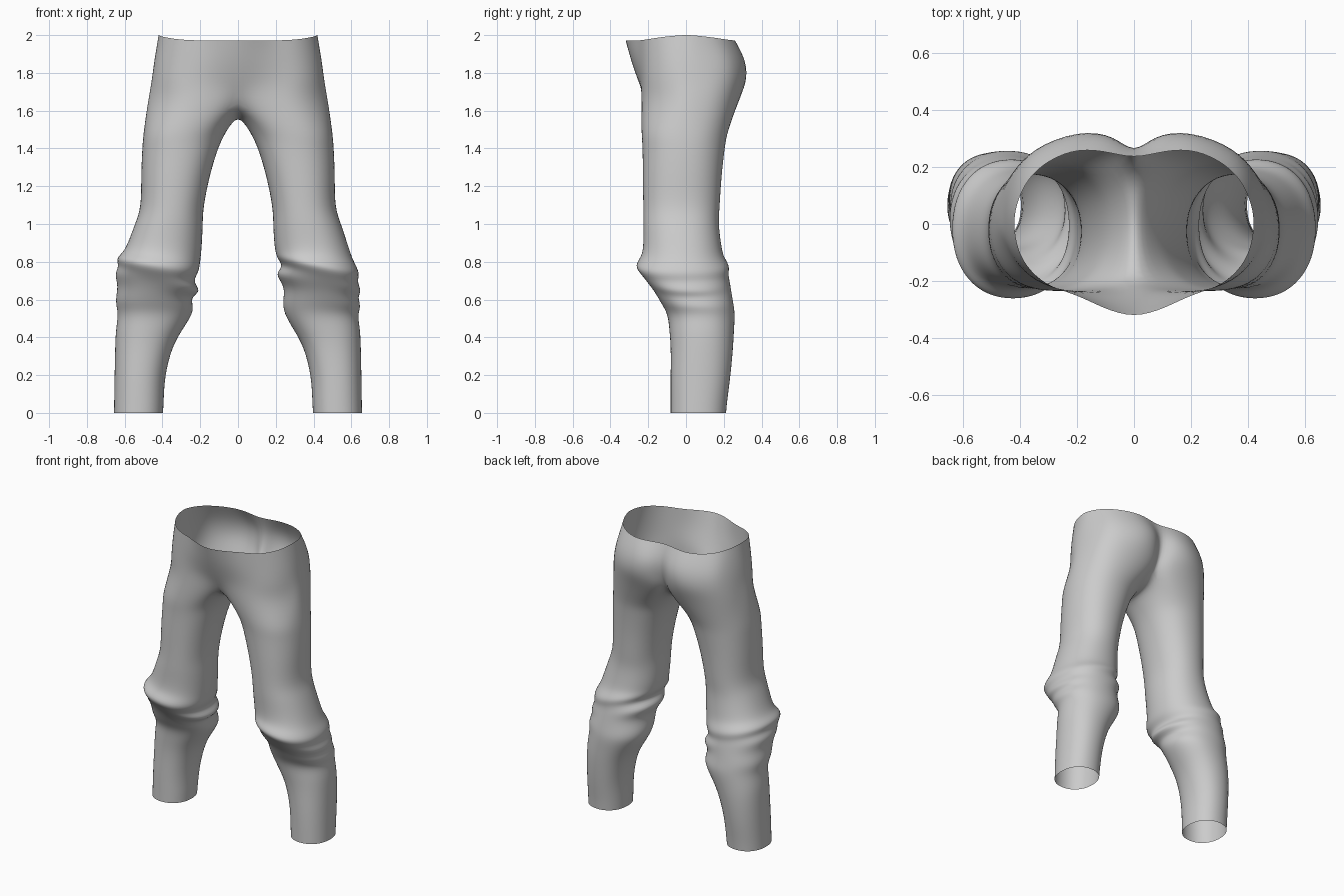
import bpy, bmesh
from math import cos, sin, radians, exp, copysign

if "Cube" in bpy.data.objects:
    bpy.data.objects.remove(bpy.data.objects["Cube"])

# Hip half-rings (x, y) from front centre, round the side, to back centre
WAIST = [(0, -.32), (.11, -.292), (.2, -.252), (.29, -.218), (.36, -.165), (.405, -.09), (.42, 0),
         (.41, .07), (.38, .14), (.32, .205), (.22, .253), (.11, .255), (0, .237)]
BELLY = [(0, -.288), (.11, -.272), (.21, -.245), (.31, -.212), (.385, -.155), (.43, -.08), (.443, 0),
         (.435, .08), (.405, .17), (.34, .25), (.2, .307), (.08, .30), (0, .265)]
SEAT = [(0, -.25), (.11, -.245), (.22, -.235), (.32, -.21), (.4, -.15), (.445, -.07), (.458, 0),
        (.45, .09), (.42, .18), (.345, .26), (.2, .313), (.07, .293), (0, .25)]
CROTCH = [(0, -.2), (.11, -.228), (.23, -.235), (.33, -.21), (.41, -.15), (.46, -.07), (.477, 0),
          (.465, .09), (.43, .175), (.345, .245), (.2, .275), (.07, .25), (0, .195)]
GUSSET = [(0, .105, 1.575), (0, 0, 1.553), (0, -.1, 1.575)]   # under the crotch, back to front

# Leg rings: z, inner x, outer x, front y, back y
LEG = [(1.5, .055, .497, -.235, .225), (1.4, .105, .506, -.23, .205),
       (1.25, .15, .512, -.228, .188), (1.1, .18, .517, -.226, .178),
       (1.0, .187, .545, -.226, .174), (.9, .192, .58, -.226, .185),
       (.83, .2, .61, -.238, .2), (.78, .212, .638, -.262, .225),
       (.735, .23, .635, -.235, .225), (.69, .208, .648, -.2, .232),
       (.64, .24, .638, -.165, .24), (.58, .24, .646, -.13, .25),
       (.52, .25, .637, -.1, .257), (.44, .295, .645, -.088, .254),
       (.34, .347, .65, -.081, .248), (.2, .383, .653, -.081, .235),
       (.08, .393, .655, -.081, .22), (0, .397, .656, -.081, .212)]


def leg_ring(row, side):
    z, x0, x1, y0, y1 = row
    cx, cy, rx, ry = (x0 + x1) / 2, (y0 + y1) / 2, (x1 - x0) / 2, (y1 - y0) / 2
    tilt = side * .2 * exp(-((z - .72) / .14) ** 2)     # slanted knee folds
    pts = []
    for i in range(16):
        a = radians(-135 + 22.5 * i)
        c, s = cos(a), sin(a)
        u = rx * copysign(abs(c) ** .92, c)
        pts.append((cx + u, cy + ry * copysign(abs(s) ** .92, s), z - tilt * u))
    return pts


def build_half(bm, side):
    def add(pts):
        return [bm.verts.new((side * x, y, z)) for x, y, z in pts]

    def bridge(a, b, closed):
        n = len(a)
        for i in range(n if closed else n - 1):
            j = (i + 1) % n
            bm.faces.new((a[i], a[j], b[j], b[i]))

    # hips, with the waistband dipping at front and back
    hips = [add([(x, y, 2 - .028 * min(1, abs(y) / .24) ** 1.5) for x, y in WAIST])]
    hips += [add([(x, y, z) for x, y in ring]) for z, ring in ((1.86, BELLY), (1.75, SEAT), (1.64, CROTCH))]
    for a, b in zip(hips, hips[1:]):
        bridge(a, b, False)
    # leg
    rings = [hips[-1] + add(GUSSET)] + [add(leg_ring(r, side)) for r in LEG]
    for a, b in zip(rings, rings[1:]):
        bridge(a, b, True)


bm = bmesh.new()
for side in (1, -1):
    build_half(bm, side)
bmesh.ops.remove_doubles(bm, verts=bm.verts, dist=.0005)
bmesh.ops.recalc_face_normals(bm, faces=bm.faces)
mesh = bpy.data.meshes.new("trousers")
bm.to_mesh(mesh)
bm.free()
trousers = bpy.data.objects.new("trousers", mesh)
bpy.context.collection.objects.link(trousers)

# Smooth cloth surface; nudge the cage so the smoothed surface meets the rings
sub = trousers.modifiers.new("smooth", 'SUBSURF')
sub.levels = sub.render_levels = 2
goal = [v.co.copy() for v in mesh.vertices]
for _ in range(4):
    bpy.context.view_layer.update()
    smooth = trousers.evaluated_get(bpy.context.evaluated_depsgraph_get()).data
    moves = [g - smooth.vertices[i].co for i, g in enumerate(goal)]
    for v, m in zip(mesh.vertices, moves):
        v.co += m * .8
    mesh.update()
    trousers.update_tag()

for p in mesh.polygons:
    p.use_smooth = True
